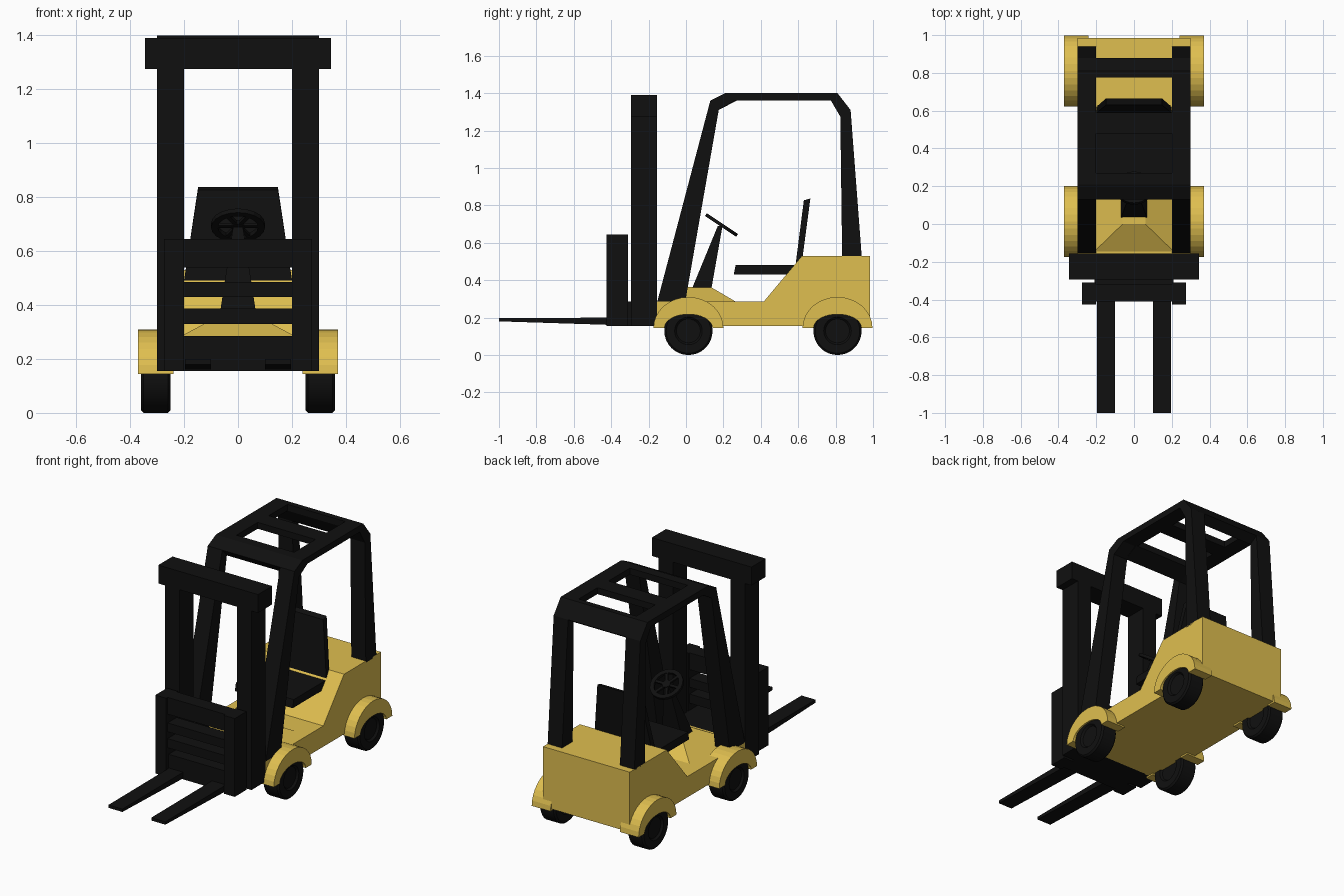
import bpy, bmesh, math
from mathutils import Matrix, Vector

if "Cube" in bpy.data.objects:
    bpy.data.objects.remove(bpy.data.objects["Cube"])


def material(name, col):
    m = bpy.data.materials.new(name)
    m.diffuse_color = (*col, 1)
    m.use_nodes = True
    m.node_tree.nodes["Principled BSDF"].inputs["Base Color"].default_value = m.diffuse_color
    return m


YELLOW = material("yellow paint", (0.74, 0.52, 0.08))
BLACK = material("black", (0.005, 0.005, 0.005))


def finish(name, bm, mat, smooth=False):
    bmesh.ops.recalc_face_normals(bm, faces=bm.faces[:])
    me = bpy.data.meshes.new(name)
    bm.to_mesh(me)
    bm.free()
    me.materials.append(mat)
    ob = bpy.data.objects.new(name, me)
    bpy.context.collection.objects.link(ob)
    if smooth:
        bpy.ops.object.select_all(action='DESELECT')
        ob.select_set(True)
        bpy.context.view_layer.objects.active = ob
        bpy.ops.object.shade_smooth_by_angle(angle=math.radians(30))
    return ob


def loft(name, a, b, mat):
    """Solid between two matching rings of 3D points."""
    bm = bmesh.new()
    va = [bm.verts.new(p) for p in a]
    vb = [bm.verts.new(p) for p in b]
    n = len(a)
    bm.faces.new(va)
    bm.faces.new(vb)
    for i in range(n):
        j = (i + 1) % n
        bm.faces.new((va[i], va[j], vb[j], vb[i]))
    return finish(name, bm, mat)


def extrude(name, profile, x0, x1, mat):
    return loft(name, [(x0, y, z) for y, z in profile],
                [(x1, y, z) for y, z in profile], mat)


def box(name, x0, x1, y0, y1, z0, z1, mat):
    return extrude(name, [(y0, z0), (y1, z0), (y1, z1), (y0, z1)], x0, x1, mat)


def rect(w, y0, z0, y1, z1):
    return [(-w, y0, z0), (w, y0, z0), (w, y1, z1), (-w, y1, z1)]


# Chassis with floor and rear counterweight
extrude("body", [(-.155, .155), (.985, .155), (.985, .53), (.62, .53),
                 (.415, .285), (-.155, .285)], -.3, .3, YELLOW)
# Tapered cowl under the steering column
loft("front_cowl", rect(.22, -.155, .28, .275, .28),
     rect(.06, 0, .365, .13, .365), YELLOW)

# Overhead guard: side frames and roof bars
FRAME = [(-.155, .28), (.13, 1.36), (.21, 1.4), (.81, 1.4), (.88, 1.31), (.94, .52),
         (.835, .52), (.825, 1.275), (.775, 1.36), (.26, 1.36), (.175, 1.31), (-.005, .28)]
for s, side in ((-1, "left"), (1, "right")):
    extrude(f"guard_frame_{side}", FRAME, .2 * s, .3 * s, BLACK)
extrude("roof_bar_front", [(.13, 1.36), (.21, 1.4), (.27, 1.4), (.27, 1.36), (.175, 1.31)],
        -.21, .21, BLACK)
box("roof_bar_middle", -.21, .21, .48, .59, 1.36, 1.4, BLACK)
extrude("roof_bar_rear", [(.775, 1.36), (.775, 1.4), (.81, 1.4), (.88, 1.31), (.825, 1.275)],
        -.21, .21, BLACK)

# Mast and lifting carriage
box("mast_top_bar", -.345, .345, -.295, -.155, 1.275, 1.39, BLACK)
box("mast_base", -.21, .21, -.40, -.15, .155, .285, BLACK)
for z0, z1 in ((.33, .387), (.43, .485), (.54, .645)):
    box("carriage_bar", -.21, .21, -.41, -.32, z0, z1, BLACK)
FORK = [(-1, .18), (-.31, .158), (-.31, .2), (-1, .198)]
for s, side in ((-1, "left"), (1, "right")):
    box(f"mast_column_{side}", .2 * s, .3 * s, -.295, -.155, .155, 1.3, BLACK)
    box(f"carriage_post_{side}", .2 * s, .275 * s, -.425, -.31, .155, .645, BLACK)
    extrude(f"fork_{side}", FORK, .1 * s, .197 * s, BLACK)

# Seat
extrude("seat_cushion", [(.255, .43), (.265, .48), (.6, .48), (.56, .43)], -.2, .2, BLACK)
loft("seat_back", rect(.205, .583, .46, .615, .46),
     rect(.148, .63, .827, .665, .837), BLACK)

# Steering column
loft("steering_column", rect(.07, .03, .35, .135, .35),
     rect(.018, .17, .69, .195, .69), BLACK)

# Steering wheel: flat rim with spokes
TILT = Matrix.Translation((0, .19, .695)) @ Matrix.Rotation(-.588, 4, 'X')
bm = bmesh.new()
N = 20
rings = []
for r, z in ((.1, -.009), (.1, .009), (.075, .009), (.075, -.009)):
    rings.append([bm.verts.new((r * math.cos(2 * math.pi * i / N),
                                r * math.sin(2 * math.pi * i / N), z)) for i in range(N)])
for k in range(4):
    a, b = rings[k], rings[(k + 1) % 4]
    for i in range(N):
        j = (i + 1) % N
        bm.faces.new((a[i], a[j], b[j], b[i]))
for k in range(3):
    m = Matrix.Rotation(k * math.pi / 3, 4, 'Z') @ Matrix.Diagonal((.16, .016, .012, 1))
    bmesh.ops.create_cube(bm, size=1, matrix=m)
bmesh.ops.create_cone(bm, cap_ends=True, segments=12, radius1=.025, radius2=.025, depth=.018)
bm.transform(TILT)
finish("steering_wheel", bm, BLACK)


def wheel(name, x, y):
    bm = bmesh.new()
    bmesh.ops.create_cone(bm, cap_ends=True, segments=32, radius1=.129, radius2=.129, depth=.11)
    caps = [f for f in bm.faces if len(f.verts) > 4]
    # small shoulder, then a slightly sunken hub
    rim = [e for f in caps for e in f.edges]
    bmesh.ops.bevel(bm, geom=rim, offset=.01, segments=1, affect='EDGES')
    caps = [f for f in bm.faces if len(f.verts) > 4]
    bmesh.ops.inset_individual(bm, faces=caps, thickness=.045)
    bmesh.ops.inset_individual(bm, faces=caps, thickness=.01, depth=-.012)
    bm.transform(Matrix.Translation((x, y, .129)) @ Matrix.Rotation(math.pi / 2, 4, 'Y'))
    finish(name, bm, BLACK, True)


def fender(name, s, y):
    arc = [math.pi * i / 16 for i in range(17)]
    outer = [(y + .187 * math.cos(a), .145 + .165 * math.sin(a)) for a in arc]
    inner = [(y + .128 * math.cos(a), .145 + .073 * math.sin(a)) for a in reversed(arc)]
    extrude(name, outer + inner, .24 * s, .37 * s, YELLOW)


# Wheels and mudguards
for s, side in ((-1, "left"), (1, "right")):
    for y, end in ((.013, "front"), (.81, "rear")):
        wheel(f"wheel_{end}_{side}", .305 * s, y)
        fender(f"fender_{end}_{side}", s, y)
